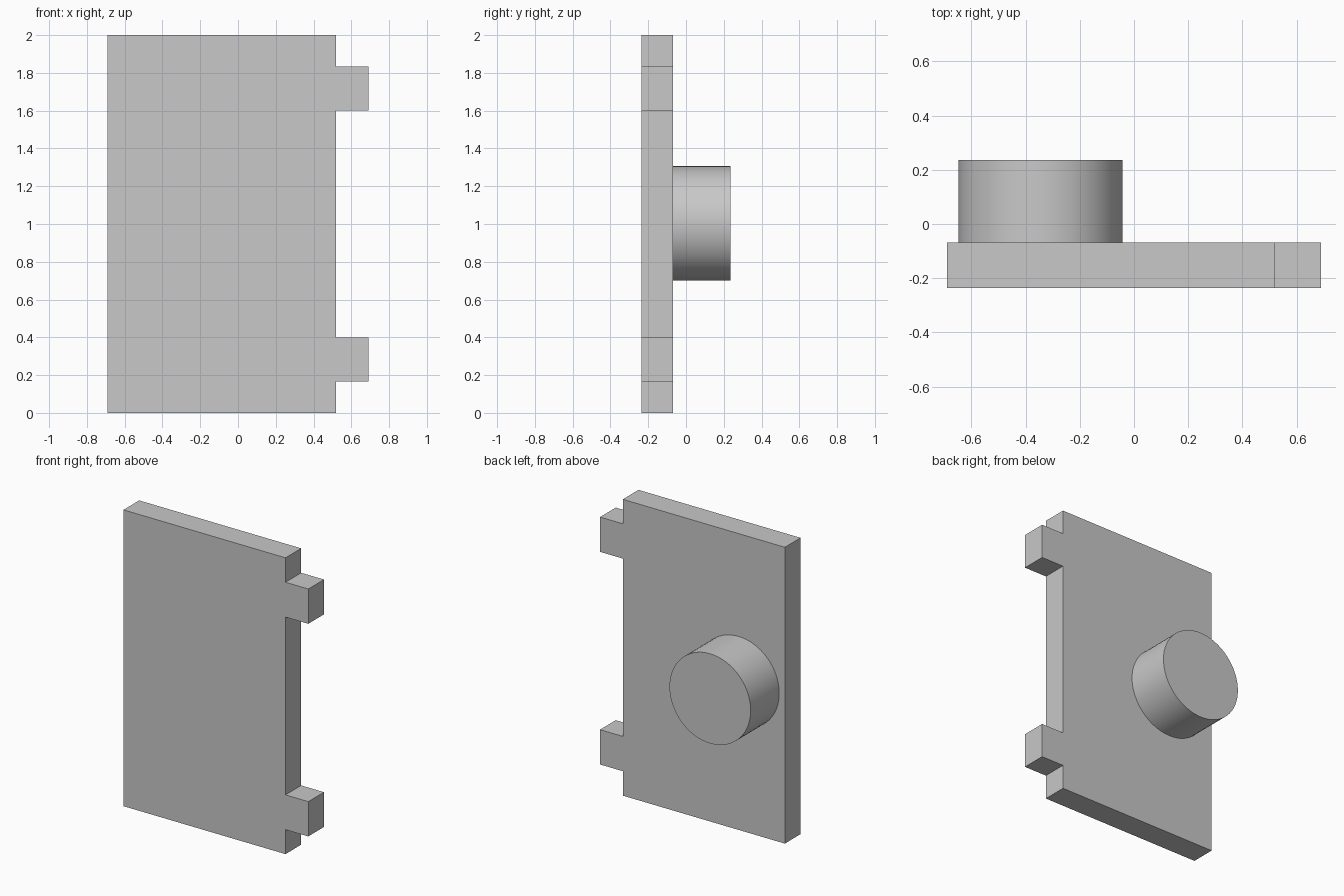
import bpy
import bmesh
import math
from mathutils import Matrix

cube = bpy.data.objects.get("Cube")
if cube:
    bpy.data.objects.remove(cube, do_unlink=True)

grey = bpy.data.materials.new("light grey")
grey.use_nodes = True
colour = (0.58, 0.58, 0.58, 1)
grey.diffuse_color = colour
grey.node_tree.nodes["Principled BSDF"].inputs["Base Color"].default_value = colour

FRONT, BACK, KNOB_END = -0.236, -0.069, 0.236
LEFT, EDGE, TAB_END = -0.69, 0.52, 0.69


def add_object(name, bm):
    bmesh.ops.recalc_face_normals(bm, faces=bm.faces)
    mesh = bpy.data.meshes.new(name)
    bm.to_mesh(mesh)
    bm.free()
    mesh.materials.append(grey)
    obj = bpy.data.objects.new(name, mesh)
    bpy.context.collection.objects.link(obj)
    return obj


# Door panel with two hinge tabs, extruded from one outline
outline = [(LEFT, 0), (EDGE, 0)]
for low, high in ((0.165, 0.4), (1.6, 1.835)):
    outline += [(EDGE, low), (TAB_END, low), (TAB_END, high), (EDGE, high)]
outline += [(EDGE, 2), (LEFT, 2)]
bm = bmesh.new()
face = bm.faces.new([bm.verts.new((x, FRONT, z)) for x, z in outline])
side = bmesh.ops.extrude_face_region(bm, geom=[face], use_keep_orig=True)
moved = [v for v in side["geom"] if isinstance(v, bmesh.types.BMVert)]
bmesh.ops.translate(bm, verts=moved, vec=(0, BACK - FRONT, 0))
add_object("door_panel", bm)

# Round knob on the back
bm = bmesh.new()
place = Matrix.Translation((-0.345, (BACK + KNOB_END) / 2, 1.003))
bmesh.ops.create_cone(bm, cap_ends=True, segments=64, radius1=0.303, radius2=0.303,
                      depth=KNOB_END - BACK,
                      matrix=place @ Matrix.Rotation(math.pi / 2, 4, "X"))
knob = add_object("round_knob", bm)
bpy.ops.object.select_all(action="DESELECT")
knob.select_set(True)
bpy.context.view_layer.objects.active = knob
bpy.ops.object.shade_smooth_by_angle()
